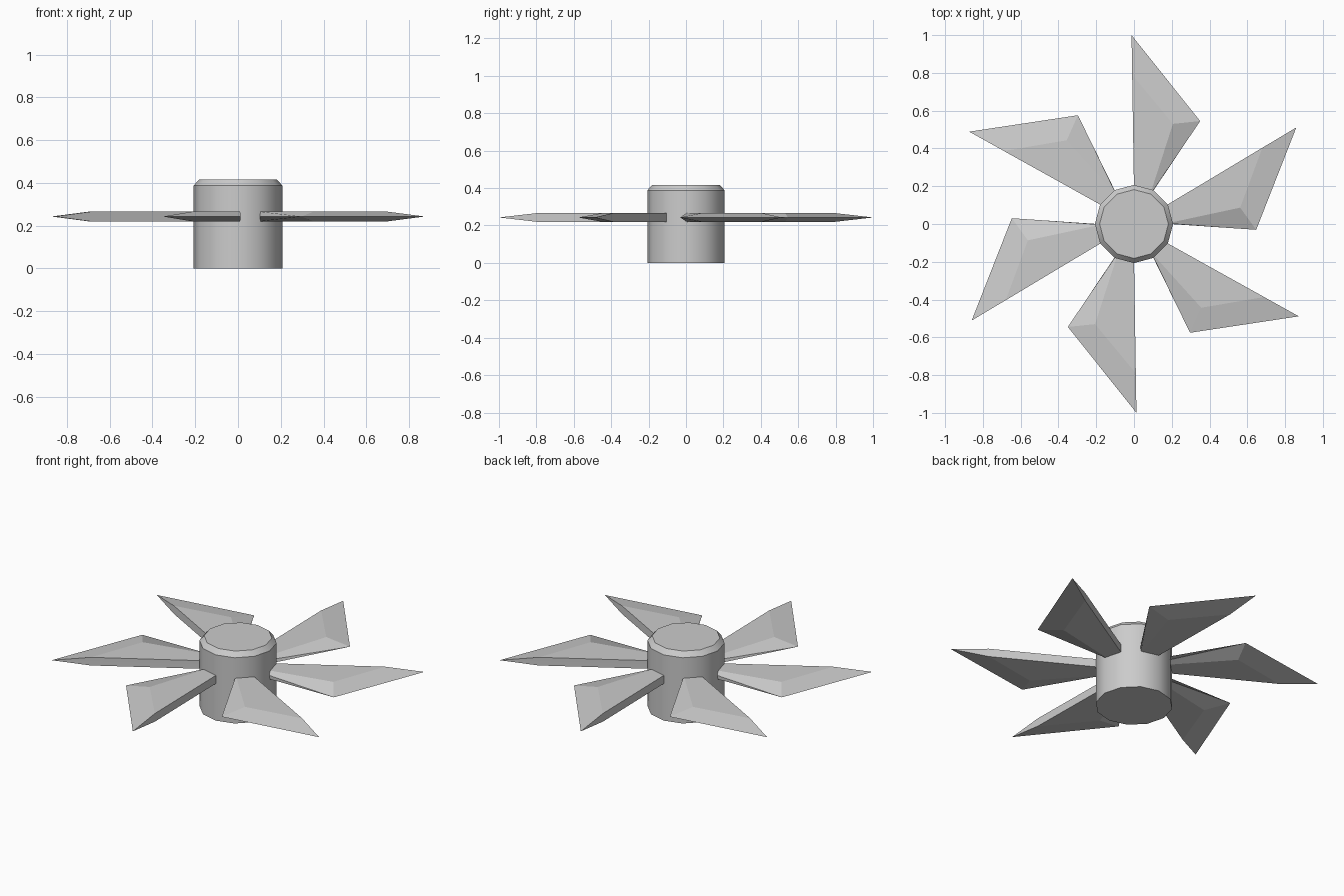
import bpy, bmesh, math
from mathutils import Matrix, Vector

if "Cube" in bpy.data.objects:
    bpy.data.objects.remove(bpy.data.objects["Cube"])

grey = bpy.data.materials.new("light_grey")
grey.diffuse_color = (0.6, 0.6, 0.6, 1)
grey.use_nodes = True
grey.node_tree.nodes["Principled BSDF"].inputs["Base Color"].default_value = grey.diffuse_color


def add_object(name, bm):
    bmesh.ops.recalc_face_normals(bm, faces=bm.faces)
    mesh = bpy.data.meshes.new(name)
    bm.to_mesh(mesh)
    bm.free()
    mesh.materials.append(grey)
    obj = bpy.data.objects.new(name, mesh)
    bpy.context.collection.objects.link(obj)
    return obj


# Hub: twelve-sided cylinder with a chamfered top rim
SIDES = 12
bm = bmesh.new()
rings = []
for r, z in ((0.207, 0.0), (0.207, 0.388), (0.182, 0.416)):
    rings.append([bm.verts.new((r * math.cos(2 * math.pi * i / SIDES),
                                r * math.sin(2 * math.pi * i / SIDES), z))
                  for i in range(SIDES)])
for low, high in zip(rings, rings[1:]):
    for i in range(SIDES):
        j = (i + 1) % SIDES
        bm.faces.new((low[i], low[j], high[j], high[i]))
bm.faces.new(rings[0][::-1])
bm.faces.new(rings[-1])
hub = add_object("hub", bm)
bpy.context.view_layer.objects.active = hub
hub.select_set(True)
bpy.ops.object.shade_smooth_by_angle(angle=math.radians(35))
hub.select_set(False)

# Blades: sharp outline at mid height, flat plateau above and below
MID, HALF = 0.243, 0.024
OUTLINE = ((0.0, 0.18), (-0.013, 1.0), (0.35, 0.545), (0.085, 0.15))
PLATEAU = ((0.0, 0.18), (-0.0097, 0.79), (0.206, 0.53), (0.085, 0.155))
for k in range(6):
    turn = Matrix.Rotation(k * math.pi / 3, 4, 'Z')
    bm = bmesh.new()
    edge = [bm.verts.new(turn @ Vector((x, y, MID))) for x, y in OUTLINE]
    for side in (HALF, -HALF):
        flat = [bm.verts.new(turn @ Vector((x, y, MID + side))) for x, y in PLATEAU]
        bm.faces.new(flat)
        for i in range(4):
            j = (i + 1) % 4
            bm.faces.new((edge[i], edge[j], flat[j], flat[i]))
    add_object(f"blade_{k + 1}", bm)
